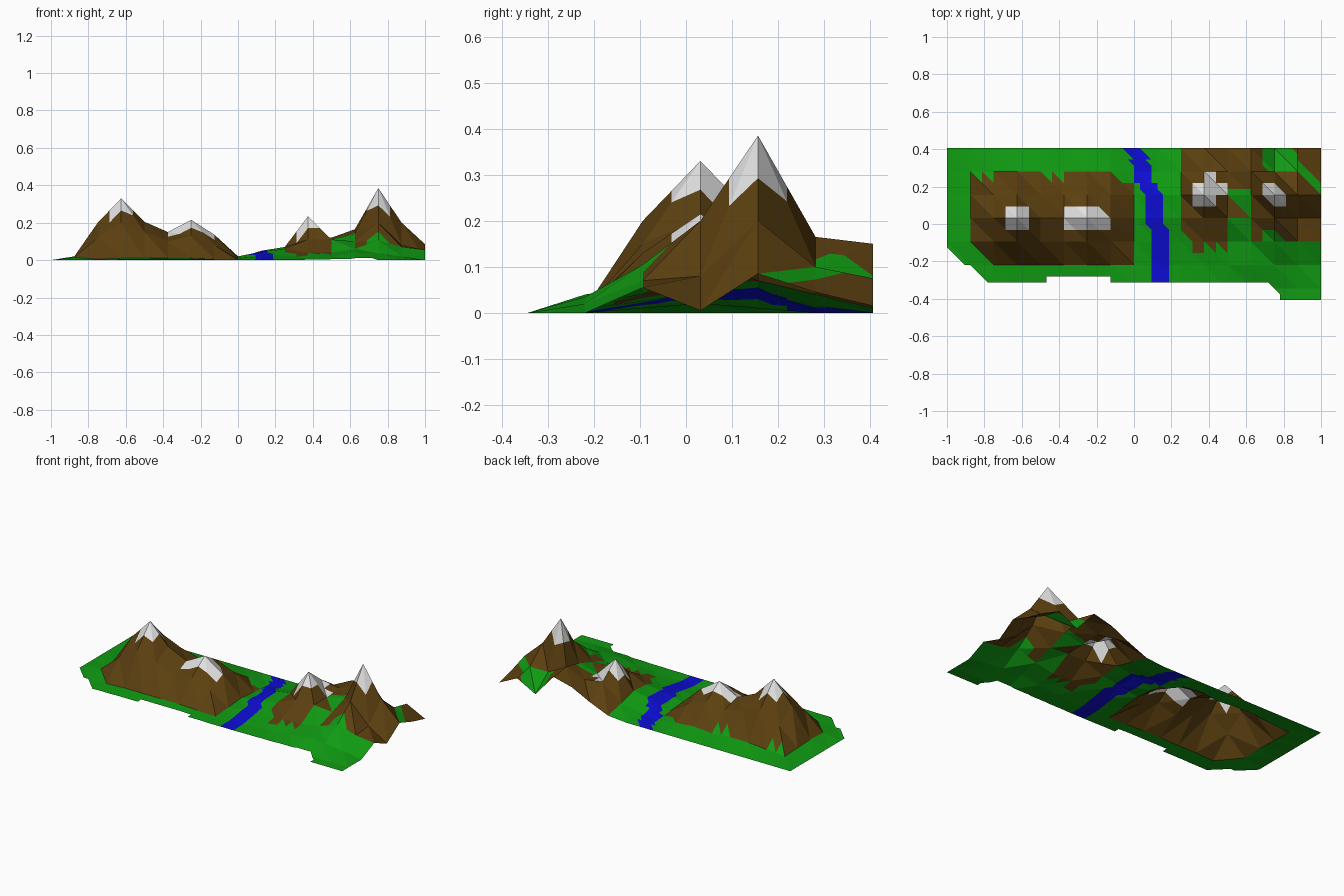
import bpy, bmesh, math

if "Cube" in bpy.data.objects:
    bpy.data.objects.remove(bpy.data.objects["Cube"])

STEP, COARSE = 1 / 32, 1 / 8
HALF_X, HALF_Y = 1.0, 13 / 32

# Coarse terrain heights in hundredths, rows from the back edge forward
ROWS = [
    [0, 0, 0, 0, 0, 0, 0, 0, 0, 0, 1, 6, 12, 15, 1, 7.5, 1.5],
    [0, 1, 2, 3, 3, 2, 3, 2, 0, 1.5, 4, 14, 12, 16.5, 10, 10, 4.5],
    [0, 1.5, 12, 20, 15, 12, 14, 9, 1, 5, 7, 23.5, 11, 14, 38.5, 20, 8.5],
    [0, 2, 20, 33, 20.5, 15, 21.5, 13.5, 2, 4.5, 6, 11, 11, 10, 20, 8, 0.5],
    [0, 1.5, 12, 20, 15, 10, 13, 8, 1, 2, 2.5, 4, 4, 6, 10.5, 7, 5.5],
    [0, 0, 0.5, 1, 1, 1, 1, 0.5, 0, 0, 0.5, 1, 2, 4, 3.5, 2, 0],
]


def node(i, j):
    return ROWS[j][min(i, 16)] / 100 if j < len(ROWS) else 0.0


def height(x, y):
    """Planar facets: each coarse cell is split from back-left to front-right."""
    gx, gy = (x + HALF_X) / COARSE, (HALF_Y - y) / COARSE
    i, j = min(int(gx), 15), int(gy)
    u, d = gx - i, gy - j
    a, c = node(i, j), node(i + 1, j + 1)
    if u > d:
        b = node(i + 1, j)
        return a + (b - a) * u + (c - b) * d
    b = node(i, j + 1)
    return a + (b - a) * d + (c - b) * u


def inside(x, y):
    """Irregular front outline of the ground."""
    if x + y < -1.125 or (y < -0.21875 and x + y < -1.09375):
        return False
    if x > 0.78125:
        return True
    if x > 0.71875:
        return x + y > 0.40625
    return y > (-0.28125 if -0.46875 < x < -0.125 else -0.3125)


def box(x, y, x0, x1, y0, y1):
    return x0 < x < x1 and y0 < y < y1


def tooth(x, y, base):
    """Small sawtooth fringe along a rock edge."""
    return (x / 0.0625) % 1 + (y - base) / 0.0625 < 1


def is_snow(x, y):
    return (box(x, y, -0.6875, -0.5625, -0.03125, 0.09375)
            or (box(x, y, -0.375, -0.125, -0.03125, 0.09375) and x + y < -0.09375)
            or box(x, y, 0.3125, 0.4375, 0.09375, 0.21875)
            or box(x, y, 0.375, 0.4375, 0.21875, 0.28125)
            or box(x, y, 0.4375, 0.5, 0.15625, 0.21875)
            or (box(x, y, 0.6875, 0.8125, 0.09375, 0.21875)
                and abs(x + y - 0.90625) < 0.0625))


RIVER = [(0.40625, -0.01), (0.36, 0.03), (0.24, 0.045), (0.16, 0.105),
         (0.03, 0.105), (-0.05, 0.14), (-0.41, 0.14)]


def is_river(x, y):
    for (ya, xa), (yb, xb) in zip(RIVER, RIVER[1:]):
        if yb <= y <= ya:
            return abs(x - (xa + (xb - xa) * (ya - y) / (ya - yb))) < 0.047
    return False


def is_rock(x, y):
    # Left range
    if box(x, y, -0.875, 0, -0.21875, 0.28125) and x + y > -0.96875:
        if y > 0.21875:
            if x > -0.0625:
                return False
            if x < -0.75 or -0.5 < x < -0.375 or x > -0.125:
                return tooth(x, y, 0.21875)
        return True
    # Middle peak
    if box(x, y, 0.25, 0.625, 0.03125, 0.40625):
        return not (box(x, y, 0.5, 0.625, 0.03125, 0.1875) and x + y > 0.65625)
    if box(x, y, 0.25, 0.5, -0.09375, 0.03125):
        return x + y > 0.21875
    if box(x, y, 0.3125, 0.5, -0.15625, -0.09375):
        return not tooth(x, y, -0.15625) or x < 0.375
    # Right peak, with grassy hollows
    if box(x, y, 0.625, 1, -0.09375, 0.40625):
        if box(x, y, 0.6875, 0.875, 0.28125, 0.40625):
            return x + y < 1.0 or x + y > 1.25
        if box(x, y, 0.6875, 0.8125, -0.09375, -0.03125):
            return x + y > 0.71875
        return not (x > 0.875 and 1.15625 < x + y < 1.21875)
    return False


def colour_index(x, y):
    if is_snow(x, y):
        return 2
    if is_river(x, y):
        return 3
    return 1 if is_rock(x, y) else 0


# Terrain sheet: fine triangles lying on the coarse facets
bm = bmesh.new()
cache = {}


def vert(i, j):
    if (i, j) not in cache:
        x, y = -HALF_X + i * STEP, HALF_Y - j * STEP
        cache[i, j] = bm.verts.new((x, y, height(x, y)))
    return cache[i, j]


for i in range(64):
    for j in range(26):
        for tri in (((i, j), (i, j + 1), (i + 1, j + 1)),
                    ((i, j), (i + 1, j + 1), (i + 1, j))):
            x = -HALF_X + sum(p[0] for p in tri) / 3 * STEP
            y = HALF_Y - sum(p[1] for p in tri) / 3 * STEP
            if inside(x, y):
                face = bm.faces.new([vert(*p) for p in tri])
                face.material_index = colour_index(x, y)

mesh = bpy.data.meshes.new("mountain_terrain")
bm.to_mesh(mesh)
bm.free()

for name, rgb in (("grass_green", (0.005, 0.33, 0.006)),
                  ("rock_brown", (0.105, 0.05, 0.005)),
                  ("snow_white", (0.75, 0.75, 0.75)),
                  ("river_blue", (0.004, 0.004, 0.65))):
    mat = bpy.data.materials.new(name)
    mat.diffuse_color = (*rgb, 1)
    mat.use_nodes = True
    mat.node_tree.nodes["Principled BSDF"].inputs["Base Color"].default_value = mat.diffuse_color
    mesh.materials.append(mat)

terrain = bpy.data.objects.new("mountain_terrain", mesh)
bpy.context.collection.objects.link(terrain)
